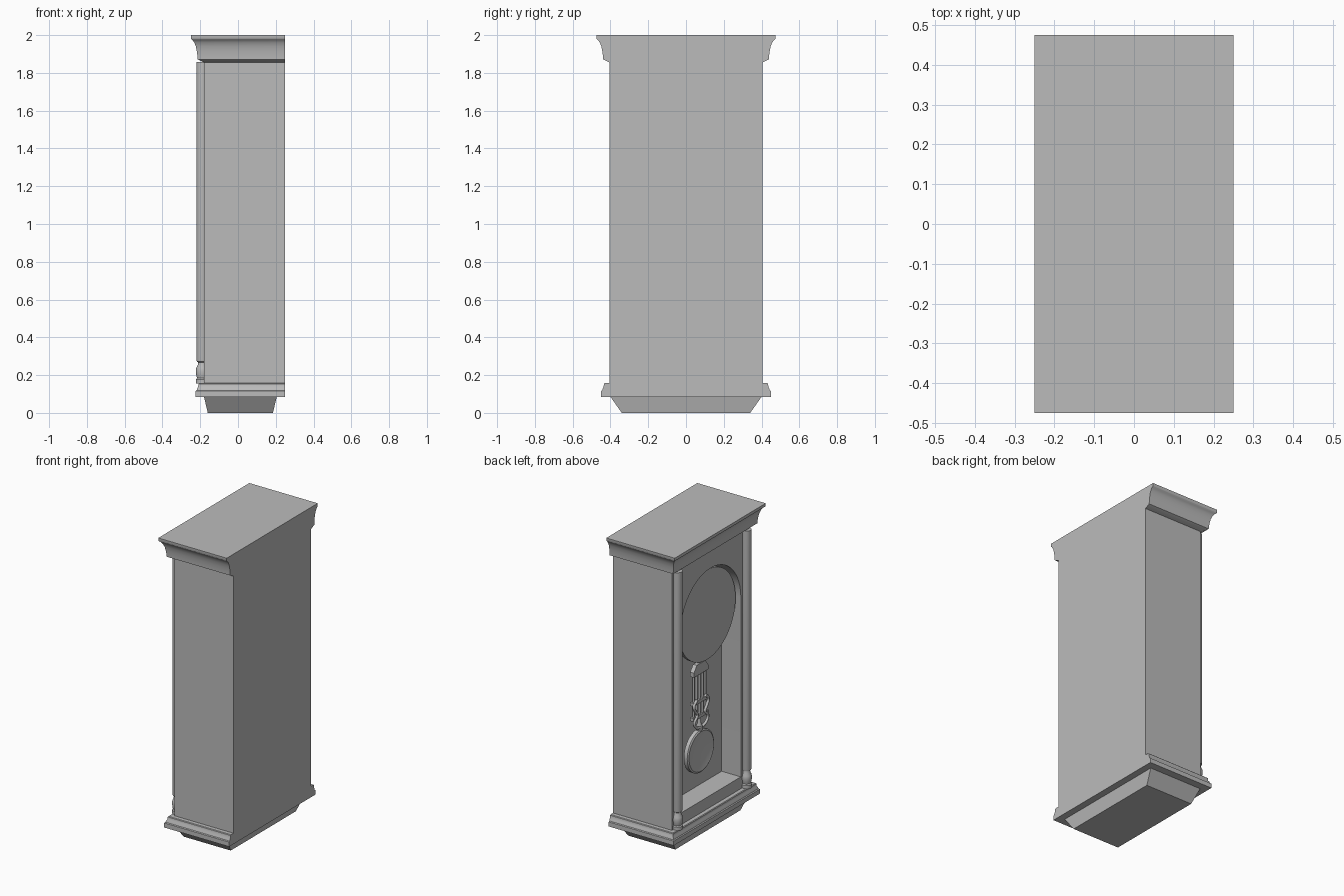
import bpy, bmesh, math
from mathutils import Matrix

if "Cube" in bpy.data.objects:
    bpy.data.objects.remove(bpy.data.objects["Cube"], do_unlink=True)

grey = bpy.data.materials.new("plain grey")
grey.use_nodes = True
grey.diffuse_color = (0.5, 0.5, 0.5, 1)
grey.node_tree.nodes["Principled BSDF"].inputs["Base Color"].default_value = (0.5, 0.5, 0.5, 1)

BACK, FACE, SIDE = 0.25, -0.18, 0.405      # case planes: back x, face x, half width y
DIAL_Z, ARCH_R = 1.42, 0.315


def finish(name, bm, smooth=True):
    bmesh.ops.recalc_face_normals(bm, faces=bm.faces)
    mesh = bpy.data.meshes.new(name)
    bm.to_mesh(mesh)
    bm.free()
    ob = bpy.data.objects.new(name, mesh)
    bpy.context.collection.objects.link(ob)
    mesh.materials.append(grey)
    if smooth:
        bpy.ops.object.select_all(action='DESELECT')
        ob.select_set(True)
        bpy.context.view_layer.objects.active = ob
        bpy.ops.object.shade_smooth_by_angle(angle=math.radians(35))
    return ob


def loft(name, rings, smooth=True):
    """Solid through closed rings of equal point count."""
    bm = bmesh.new()
    loops = [[bm.verts.new(p) for p in ring] for ring in rings]
    n = len(loops[0])
    for a, b in zip(loops, loops[1:]):
        for i in range(n):
            j = (i + 1) % n
            bm.faces.new((a[i], a[j], b[j], b[i]))
    bm.faces.new(loops[0])
    bm.faces.new(loops[-1])
    return finish(name, bm, smooth)


def rect(x0, x1, y, z):
    return [(x0, -y, z), (x1, -y, z), (x1, y, z), (x0, y, z)]


def moulding(name, profile):
    """Stack of outlines growing out from three sides, flat at the back."""
    return loft(name, [rect(FACE - d, BACK, SIDE + d, z) for d, z in profile])


def box(name, x0, x1, y0, y1, z0, z1):
    yc, h = (y0 + y1) / 2, (y1 - y0) / 2
    ring = lambda z: [(x, y + yc, zz) for x, y, zz in rect(x0, x1, h, z)]
    return loft(name, [ring(z0), ring(z1)], False)


def plate(name, outline, x0, x1):
    """Outline in the y-z plane, extruded along x."""
    return loft(name, [[(x, y, z) for y, z in outline] for x in (x0, x1)])


def turned(name, profile, x=0, y=0, z=0, along_x=False, n=32):
    """Turned part from (radius, position) pairs."""
    rings = []
    for r, h in profile:
        ring = []
        for i in range(n):
            c, s = (f(2 * math.pi * i / n) * r for f in (math.cos, math.sin))
            ring.append((x + h, y + c, z + s) if along_x else (x + c, y + s, z + h))
        rings.append(ring)
    return loft(name, rings)


# Case with an arched recess
case = box("case", FACE, BACK, -SIDE, SIDE, 0.157, 1.857)
arch = [(-ARCH_R, 0.235), (ARCH_R, 0.235)]
arch += [(ARCH_R * math.cos(math.pi * i / 40), DIAL_Z + ARCH_R * math.sin(math.pi * i / 40))
         for i in range(41)]
cutter = plate("recess_cutter", arch, -0.3, -0.04)
cutter.hide_render = True
cut = case.modifiers.new("recess", 'BOOLEAN')
cut.operation, cut.object, cut.solver = 'DIFFERENCE', cutter, 'EXACT'
bpy.ops.object.select_all(action='DESELECT')
case.select_set(True)
bpy.context.view_layer.objects.active = case
bpy.ops.object.modifier_apply(modifier="recess")
bpy.data.objects.remove(cutter, do_unlink=True)
bpy.ops.object.shade_smooth_by_angle(angle=math.radians(35))

# Crown, base moulding and tapered foot
moulding("crown", [(0, 1.855), (0.034, 1.872), (0.035, 1.89), (0.038, 1.915), (0.043, 1.94),
                   (0.051, 1.96), (0.06, 1.973), (0.068, 1.979), (0.07, 1.982), (0.07, 2)])
moulding("base_moulding", [(0.045, 0.085), (0.045, 0.115), (0.039, 0.119), (0.037, 0.128),
                           (0.031, 0.137), (0.03, 0.153), (0.026, 0.157)])
loft("foot", [rect(-0.16, 0.185, 0.34, 0), rect(-0.18, 0.205, 0.4, 0.085)], False)

# Columns with turned feet
for side, y in (("left", -0.36), ("right", 0.36)):
    turned(side + "_column",
           [(0.033, 0.155), (0.033, 0.178), (0.027, 0.184), (0.031, 0.2), (0.033, 0.22),
            (0.031, 0.238), (0.023, 0.255), (0.022, 0.268), (0.028, 0.272), (0.03, 0.282),
            (0.03, 1.857)], x=-0.19, y=y, n=24)

# Dial
turned("dial", [(0.296, -0.155), (0.296, -0.13)], z=DIAL_Z, along_x=True, n=64)

# Pendulum: hanger, rods, scrolls and bob
PX = -0.097
turned("pendulum_hanger", [(0.012, 1.08), (0.012, 1.4)], x=PX, n=12)
plate("hanger_block", [(-0.075, 1.02), (0.075, 1.02), (0.075, 1.05), (0.045, 1.09),
                       (-0.045, 1.09), (-0.075, 1.05)], PX - 0.014, PX + 0.014)
for i in range(5):
    turned("pendulum_rod", [(0.008, 0.74), (0.008, 1.03)], x=PX, y=(i - 2) * 0.03, n=12)
for z in (0.74, 0.84):
    box("rod_crossbar", PX - 0.012, PX + 0.012, -0.078, 0.078, z - 0.011, z + 0.011)


def scroll(sign):
    cu = bpy.data.curves.new("scroll", 'CURVE')
    cu.dimensions, cu.bevel_depth, cu.bevel_resolution = '3D', 0.009, 2
    cu.resolution_u, cu.use_fill_caps = 6, True
    path = [(0.045, 0.86), (0.075, 0.83), (0.06, 0.79), (0.04, 0.76), (0.07, 0.72),
            (0.055, 0.685), (0.01, 0.665)]
    sp = cu.splines.new('BEZIER')
    sp.bezier_points.add(len(path) - 1)
    for bp, (y, z) in zip(sp.bezier_points, path):
        bp.co = (PX - 0.014, sign * y, z)
        bp.handle_left_type = bp.handle_right_type = 'AUTO'
    cu.materials.append(grey)
    ob = bpy.data.objects.new("pendulum_scroll", cu)
    bpy.context.collection.objects.link(ob)


scroll(1)
scroll(-1)
turned("bob_stem", [(0.012, 0.63), (0.02, 0.65), (0.02, 0.67), (0.012, 0.69), (0.012, 0.74)],
       x=PX, n=16)
turned("pendulum_bob", [(0.125, 0.022), (0.14, 0.015), (0.14, -0.01), (0.13, -0.016),
                        (0.125, -0.014)], x=PX, z=0.507, along_x=True, n=48)
